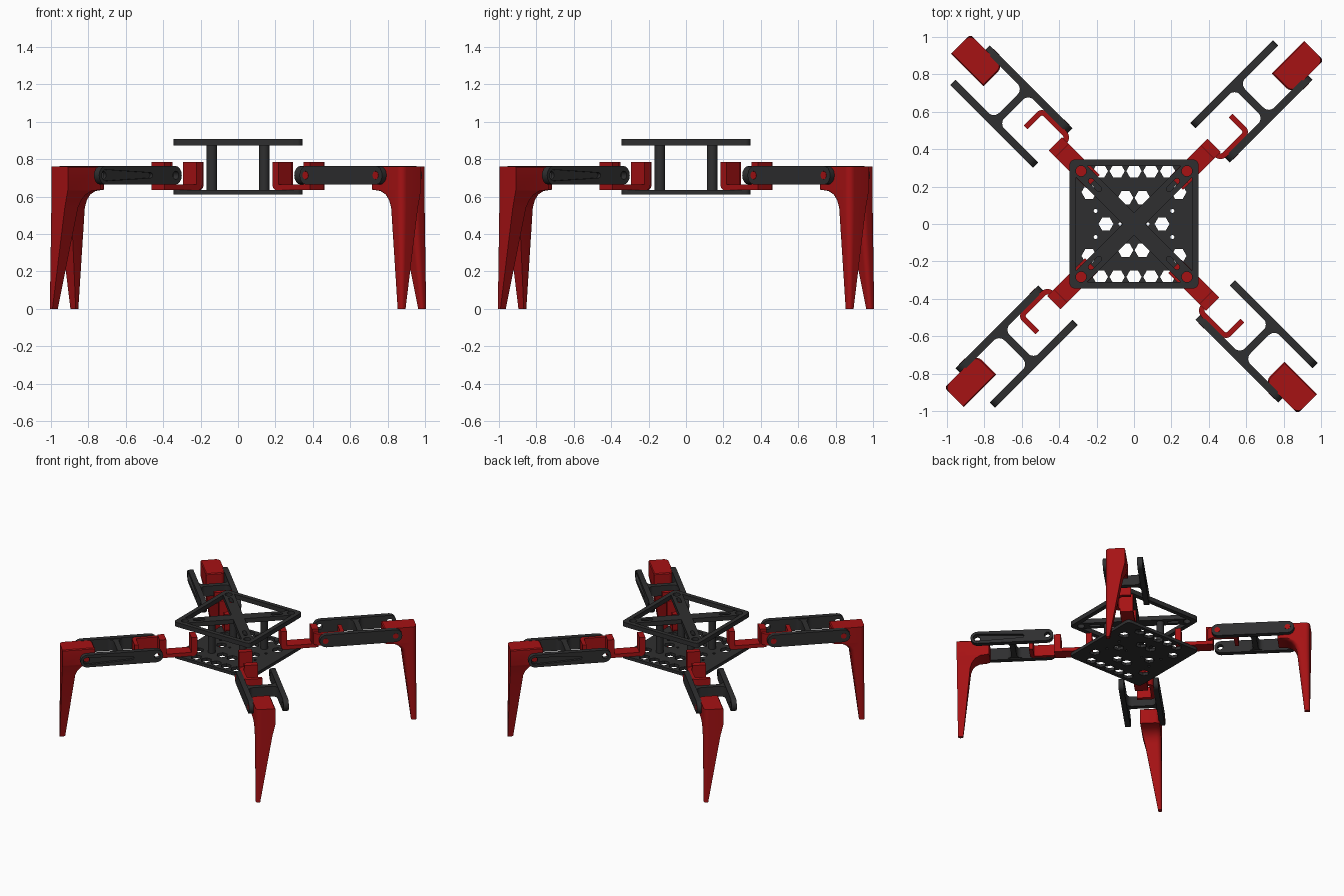
import bpy, bmesh, math
from mathutils import Matrix, Vector

if "Cube" in bpy.data.objects:
    bpy.data.objects.remove(bpy.data.objects["Cube"], do_unlink=True)


def material(name, rgb):
    m = bpy.data.materials.new(name)
    m.use_nodes = True
    m.diffuse_color = (*rgb, 1)
    bsdf = next(n for n in m.node_tree.nodes if n.type == 'BSDF_PRINCIPLED')
    bsdf.inputs["Base Color"].default_value = (*rgb, 1)
    return m


RED = material("deep red", (0.38, 0.006, 0.007))
DARK = material("charcoal", (0.028, 0.028, 0.029))
parts = []


# ---- outline helpers (2D point loops) ----
def circle(x, y, r, n=20, start=0.0):
    return [(x + r * math.cos(start + i * math.tau / n),
             y + r * math.sin(start + i * math.tau / n)) for i in range(n)]


def arc(x, y, r, a0, a1, n=8):
    return [(x + r * math.cos(math.radians(a0 + (a1 - a0) * i / n)),
             y + r * math.sin(math.radians(a0 + (a1 - a0) * i / n))) for i in range(n + 1)]


def capsule(x0, x1, y, r0, r1):
    return arc(x0, y, r0, 90, 270) + arc(x1, y, r1, -90, 90)


def rounded_rect(x0, x1, y0, y1, r):
    return (arc(x1 - r, y1 - r, r, 0, 90, 5) + arc(x0 + r, y1 - r, r, 90, 180, 5)
            + arc(x0 + r, y0 + r, r, 180, 270, 5) + arc(x1 - r, y0 + r, r, 270, 360, 5))


def turned(loop, degrees):
    c, s = math.cos(math.radians(degrees)), math.sin(math.radians(degrees))
    return [(c * x - s * y, s * x + c * y) for x, y in loop]


# ---- solid helpers ----
def finish(name, bm, mat, matrix):
    bmesh.ops.transform(bm, matrix=matrix, verts=bm.verts)
    bmesh.ops.remove_doubles(bm, verts=bm.verts, dist=1e-5)
    bmesh.ops.recalc_face_normals(bm, faces=bm.faces)
    me = bpy.data.meshes.new(name)
    bm.to_mesh(me)
    bm.free()
    me.materials.clear()
    me.materials.append(mat)
    ob = bpy.data.objects.new(name, me)
    bpy.context.collection.objects.link(ob)
    parts.append(ob)
    return ob


def plate(name, loops, z0, z1, mat, matrix=Matrix()):
    """Extrude an outline; any further loops become holes."""
    cu = bpy.data.curves.new(name, 'CURVE')
    cu.dimensions = '2D'
    cu.fill_mode = 'BOTH'
    cu.extrude = (z1 - z0) / 2
    for loop in loops:
        sp = cu.splines.new('POLY')
        sp.points.add(len(loop) - 1)
        for p, (x, y) in zip(sp.points, loop):
            p.co = (x, y, 0, 1)
        sp.use_cyclic_u = True
    tmp = bpy.data.objects.new("tmp", cu)
    bpy.context.collection.objects.link(tmp)
    me = bpy.data.meshes.new_from_object(tmp.evaluated_get(bpy.context.evaluated_depsgraph_get()))
    bm = bmesh.new()
    bm.from_mesh(me)
    bpy.data.objects.remove(tmp, do_unlink=True)
    bpy.data.curves.remove(cu)
    bpy.data.meshes.remove(me)
    return finish(name, bm, mat, matrix @ Matrix.Translation((0, 0, (z0 + z1) / 2)))


def ribbon(path, t):
    """Outline of a band of thickness t along an open path."""
    left, right = [], []
    for i, p in enumerate(path):
        d = Vector(path[min(i + 1, len(path) - 1)]) - Vector(path[max(i - 1, 0)])
        d.normalize()
        n = Vector((-d.y, d.x)) * t / 2
        left.append((p[0] + n.x, p[1] + n.y))
        right.append((p[0] - n.x, p[1] - n.y))
    return left + right[::-1]


def loft(name, rings, mat, matrix):
    bm = bmesh.new()
    rows = [[bm.verts.new((x, y, z)) for x, y in loop] for z, loop in rings]
    n = len(rows[0])
    for a, b in zip(rows, rows[1:]):
        for i in range(n):
            bm.faces.new((a[i], a[(i + 1) % n], b[(i + 1) % n], b[i]))
    bm.faces.new(rows[0][::-1])
    bm.faces.new(rows[-1])
    return finish(name, bm, mat, matrix)


# ---- body: perforated base plate ----
square = rounded_rect(-0.345, 0.345, -0.345, 0.345, 0.03)
holes = [circle(s * 0.15, 0, 0.04, 6) for s in (-1, 1)]
for sy in (-1, 1):
    holes += [circle(x * 0.09, sy * 0.283, 0.041, 6) for x in range(-2, 3)]
    holes += [circle(sx * 0.045, sy * 0.14, 0.042, 6) for sx in (-1, 1)]
    holes += [circle(sx * 0.24, sy * 0.17, 0.041, 6) for sx in (-1, 1)]
    holes += [circle(sx * 0.205, sy * 0.07, 0.011, 10) for sx in (-1, 1)]
holes += [circle(s * 0.075, 0, 0.009, 10) for s in (-1, 1)]
plate("base_plate", [square] + holes, 0.61, 0.635, DARK)

# ---- body: cross-braced top frame ----
openings = []
for k in range(4):
    openings.append(turned([(0, 0.06), (0.25, 0.31), (-0.25, 0.31)], 90 * k))
    openings.append(turned(circle(0.283, 0.283, 0.028), 90 * k))
    openings.append(turned(capsule(0.265, 0.325, 0, 0.014, 0.014), 45 + 90 * k))
plate("top_frame", [square] + openings, 0.872, 0.908, DARK)
for sx in (-1, 1):
    for sy in (-1, 1):
        plate("standoff_post", [circle(sx * 0.14, sy * 0.14, 0.028)], 0.63, 0.88, DARK)

# ---- four identical legs, x outward along each diagonal ----
SIDE = Matrix.Rotation(math.pi / 2, 4, 'X')   # outline in x-z, depth along -y
PIVOTS = (0.64, 1.17)
ARM_Z = 0.714
bar_outline = (arc(0.97, -0.05, 0.04, 270, 180) + arc(0.97, 0.09, 0.04, 180, 90)
               + arc(0.85, 0.09, 0.04, 90, 0) + arc(0.85, -0.05, 0.04, 0, -90))
hook = ([(0.775, 0.045)] + arc(0.75, -0.055, 0.025, 0, -90)
        + arc(0.605, -0.05, 0.03, -90, -180) + [(0.575, -0.03)])
# foot sections: height, inner edge, open side
foot_sections = [(0.0, 1.295, -0.068), (0.54, 1.235, 0.025), (0.58, 1.22, 0.035),
                 (0.61, 1.195, 0.042), (0.63, 1.155, 0.047), (0.637, 1.09, 0.049),
                 (0.755, 1.09, 0.049), (0.762, 1.097, 0.043)]


def foot_ring(u0, v1):
    u1, v0 = 1.335, -0.097
    r = min(0.035, 0.4 * (u1 - u0), 0.7 * (v1 - v0))
    return ([(u1, v1), (u0, v1)] + arc(u0 + r, v0 + r, r, 180, 270, 6)
            + arc(u1 - r, v0 + r, r, 270, 360, 6))


for k, leg in enumerate(("back_left", "back_right", "front_right", "front_left")):
    M = Matrix.Rotation(math.radians(45 + 90 * k), 4, 'Z')
    S = M @ SIDE

    # hip bracket: U shape standing on the base plate
    u_shape = ([(0.315, 0.785), (0.315, 0.665)] + arc(0.345, 0.665, 0.03, 180, 270, 5)
               + [(0.60, 0.635), (0.60, 0.785), (0.55, 0.785), (0.55, 0.665),
                  (0.36, 0.665), (0.36, 0.785)])
    plate(leg + "_hip_bracket", [u_shape], -0.045, 0.055, RED, S)
    plate(leg + "_hip_hook", [ribbon(hook, 0.03)], 0.667, 0.76, RED, M)

    # upper arm: pinned plate, open plate with tapered recess, joining bar
    body = capsule(0.645, 1.17, ARM_Z, 0.05, 0.05)
    bores = [circle(u, ARM_Z, 0.022) for u in PIVOTS]
    recess = capsule(0.83, 1.17, ARM_Z, 0.014, 0.03)
    plate(leg + "_arm_pinned_side", [body] + bores, 0.09, 0.13, DARK, S)
    plate(leg + "_arm_open_inner", [body] + bores, -0.15, -0.13, DARK, S)
    plate(leg + "_arm_open_outer", [body, bores[0], recess], -0.17, -0.15, DARK, S)
    plate(leg + "_arm_crossbar", [bar_outline], 0.672, 0.756, DARK, M)
    for u in PIVOTS:
        plate(leg + "_pivot_pin", [circle(u, ARM_Z, 0.0215)], 0.07, 0.131, RED, S)

    # tapered foot
    loft(leg + "_foot", [(z, foot_ring(u, v)) for z, u, v in foot_sections], RED, M)

# ---- smooth the curved walls, keep edges crisp ----
bpy.ops.object.select_all(action='DESELECT')
for ob in parts:
    ob.select_set(True)
bpy.context.view_layer.objects.active = parts[0]
bpy.ops.object.shade_smooth_by_angle(angle=math.radians(30))
